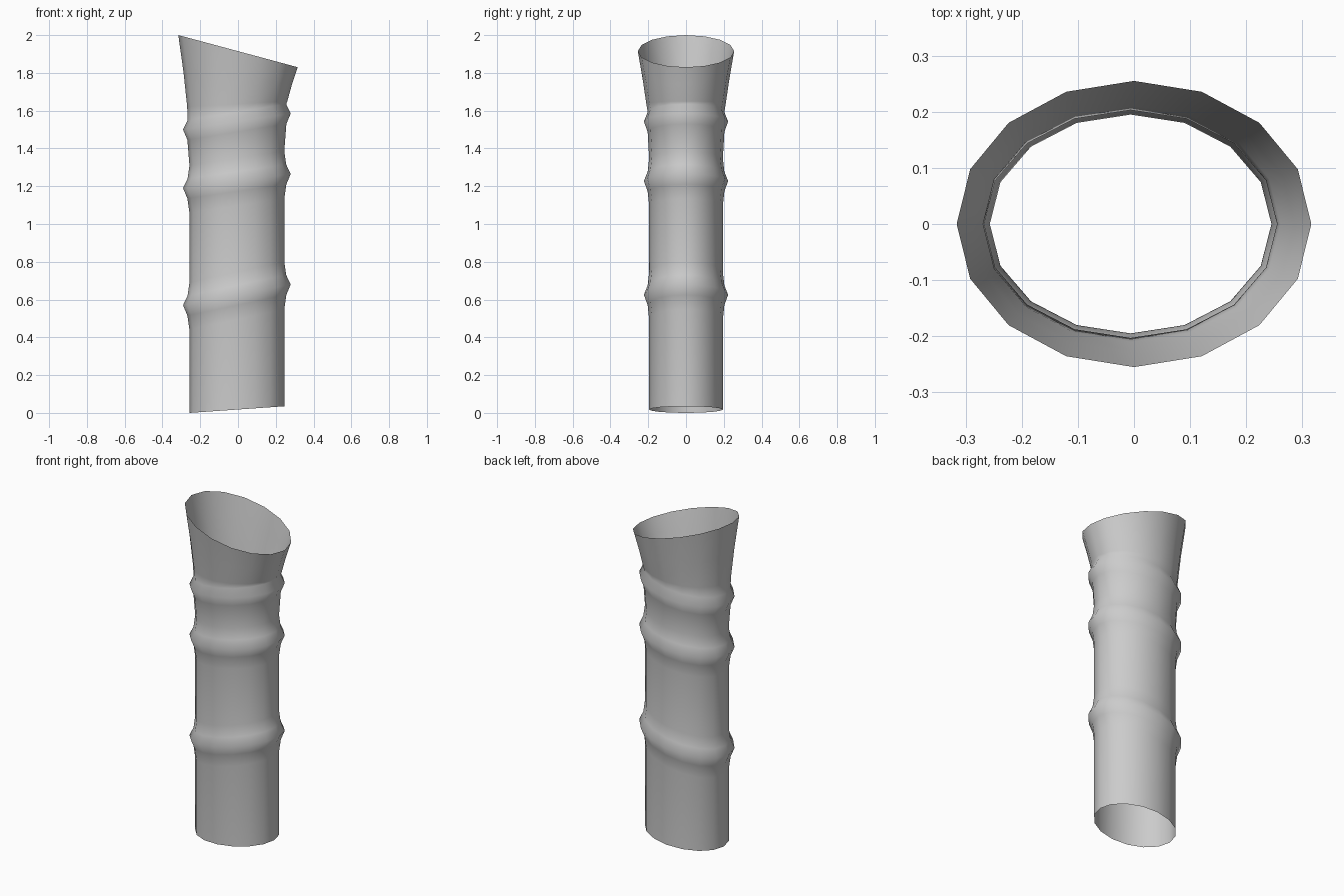
import bpy, bmesh, math

cube = bpy.data.objects.get("Cube")
if cube:
    bpy.data.objects.remove(cube, do_unlink=True)

SIDES = 16

grey = bpy.data.materials.new("plain grey")
grey.use_nodes = True
colour = (0.6, 0.6, 0.6, 1)
grey.diffuse_color = colour
grey.node_tree.nodes["Principled BSDF"].inputs["Base Color"].default_value = colour


def node(left, right):
    """Swollen joint: five tilted rings around a ridge at the given heights."""
    steps = [(-0.13, 0.251, 0.195), (-0.055, 0.262, 0.203), (0, 0.285, 0.223),
             (0.05, 0.261, 0.203), (0.12, 0.251, 0.195)]
    return [(left + d, right + d, -0.006, rx, ry) for d, rx, ry in steps]


# Rings from bottom to top: left height, right height, centre x, radius x, radius y
rings = [(0, 0.035, -0.006, 0.251, 0.195)]
rings += node(0.57, 0.68) + node(1.19, 1.265)
rings += node(1.50, 1.585)[1:4]
rings += [(1.62, 1.65, -0.004, 0.265, 0.21),
          (1.80, 1.74, -0.001, 0.287, 0.23),
          (2.0, 1.83, 0, 0.316, 0.255)]

# Open tube lofted through the tilted rings
bm = bmesh.new()
loops = []
for left, right, cx, rx, ry in rings:
    loop = []
    for i in range(SIDES):
        a = 2 * math.pi * i / SIDES
        z = (left + right) / 2 + (right - left) / 2 * math.cos(a)
        loop.append(bm.verts.new((cx + rx * math.cos(a), ry * math.sin(a), z)))
    loops.append(loop)
for low, high in zip(loops, loops[1:]):
    for i in range(SIDES):
        j = (i + 1) % SIDES
        bm.faces.new((low[i], low[j], high[j], high[i])).smooth = True

mesh = bpy.data.meshes.new("bamboo_tube")
bm.to_mesh(mesh)
bm.free()
mesh.materials.append(grey)
tube = bpy.data.objects.new("bamboo_tube", mesh)
bpy.context.collection.objects.link(tube)
